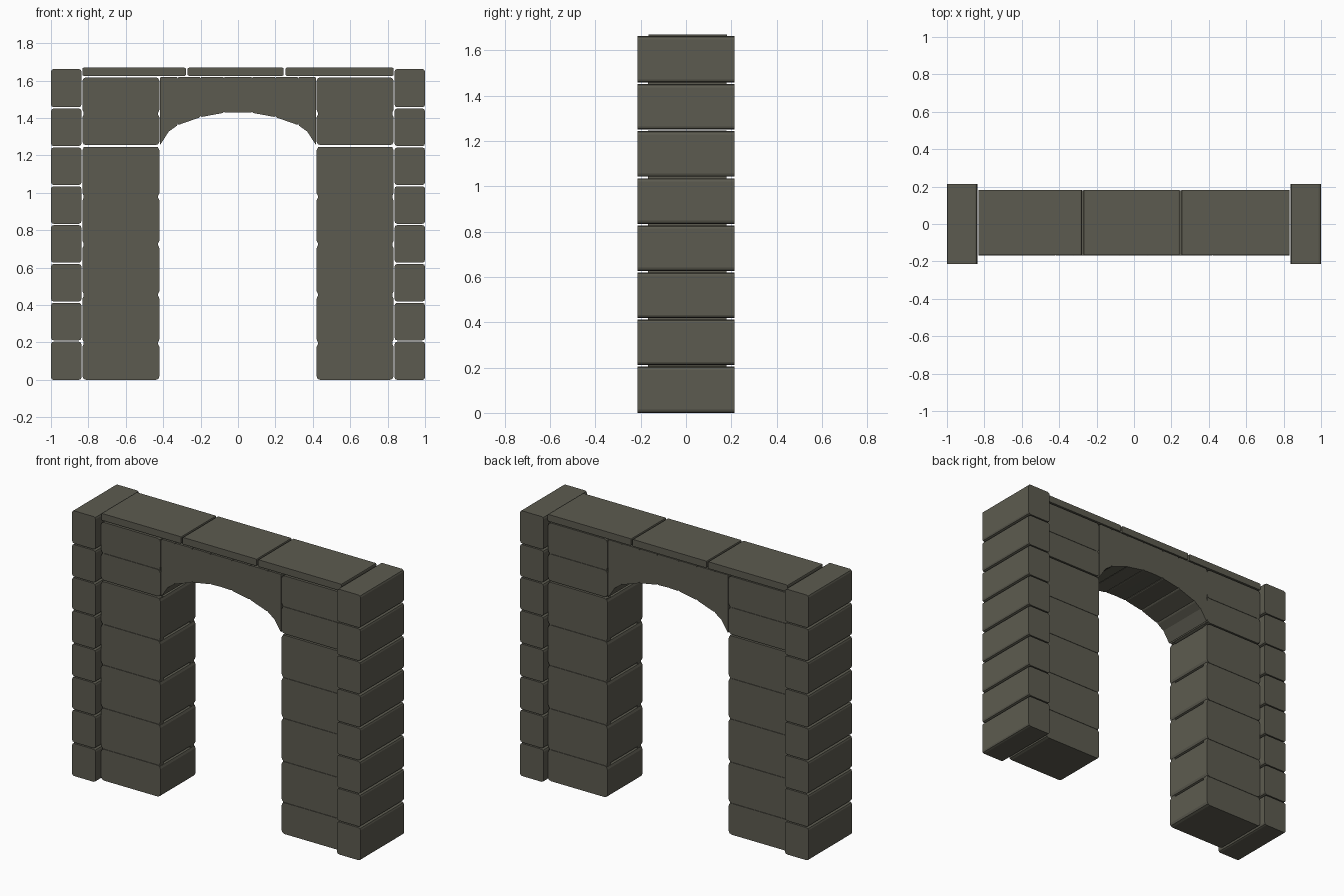
import bpy
import bmesh

if "Cube" in bpy.data.objects:
    bpy.data.objects.remove(bpy.data.objects["Cube"], do_unlink=True)

# One stone colour
COLOUR = (0.108, 0.105, 0.080, 1.0)
stone = bpy.data.materials.new("grey_green_stone")
stone.use_nodes = True
stone.diffuse_color = COLOUR
bsdf = stone.node_tree.nodes["Principled BSDF"]
bsdf.inputs["Base Color"].default_value = COLOUR
bsdf.inputs["Roughness"].default_value = 0.9


def extrude_profile(name, profile, y0, y1, radius):
    """Extrude an x-z outline along y and round its outer long edges."""
    bm = bmesh.new()
    face = bm.faces.new([bm.verts.new((x, y0, z)) for x, z in profile])
    ext = bmesh.ops.extrude_face_region(bm, geom=[face])
    for v in ext["geom"]:
        if isinstance(v, bmesh.types.BMVert):
            v.co.y = y1
    xs = [p[0] for p in profile]
    ends = (min(xs), max(xs))
    long_edges = [e for e in bm.edges
                  if abs(e.verts[0].co.y - e.verts[1].co.y) > 0.001
                  and min(abs(e.verts[0].co.x - x) for x in ends) < 0.0001]
    if radius:
        bmesh.ops.bevel(bm, geom=long_edges, offset=radius, segments=2,
                        profile=0.5, affect='EDGES', clamp_overlap=True)
    bmesh.ops.recalc_face_normals(bm, faces=bm.faces)
    mesh = bpy.data.meshes.new(name)
    bm.to_mesh(mesh)
    bm.free()
    mesh.materials.append(stone)
    obj = bpy.data.objects.new(name, mesh)
    bpy.context.collection.objects.link(obj)
    return obj


def block(name, x0, x1, z0, z1, y0, y1, radius):
    return extrude_profile(name, [(x0, z0), (x1, z0), (x1, z1), (x0, z1)], y0, y1, radius)


WALL = (-0.168, 0.178)
COLUMN = (-0.215, 0.215)
GAP = 0.007
course = 1.662 / 8
wall_rows = [0, 0.198, 0.455, 0.725, 0.98, 1.248, 1.425, 1.62]

for side, s in (("left", 1), ("right", -1)):
    # Outer quoin columns
    for i in range(8):
        z0 = i * course + (GAP / 2 if i else 0)
        z1 = (i + 1) * course - (GAP / 2 if i < 7 else 0)
        block(f"{side}_column_stone_{i + 1}", *sorted((s * 0.837, s)), z0, z1, *COLUMN, 0.014)

    # Pier blocks between column and opening
    for i, (z0, z1) in enumerate(zip(wall_rows, wall_rows[1:])):
        if i == 5:
            z0 += GAP
        block(f"{side}_pier_stone_{i + 1}", *sorted((s * 0.42, s * 0.832)),
              z0, z1 - 0.002, *WALL, 0.02)

    # Mortar fillers closing the joints at the front and back
    for label, y0, y1 in (("front", WALL[0] + 0.004, WALL[0] + 0.04),
                          ("back", WALL[1] - 0.04, WALL[1] - 0.004)):
        for j, (z0, z1) in enumerate(((0.01, 1.245), (1.258, 1.61))):
            block(f"{side}_{label}_mortar_{j + 1}", *sorted((s * 0.427, s * 0.826)),
                  z0, z1, y0, y1, 0)

# Arch stones follow a flattened curve
half = [(0.075, 1.428), (0.2, 1.405), (0.322, 1.362), (0.37, 1.328), (0.417, 1.255)]
soffit = [(-x, z) for x, z in reversed(half)] + [(0, 1.431)] + half
joints = [-0.417, -0.322, -0.2, -0.075, 0.075, 0.2, 0.322, 0.417]
for i, (x0, x1) in enumerate(zip(joints, joints[1:])):
    lower = [p for p in soffit if x0 - 0.001 < p[0] < x1 + 0.001]
    extrude_profile(f"arch_stone_{i + 1}", lower + [(x1, 1.62), (x0, 1.62)], *WALL, 0.008)

# Coping slabs along the top
for i, (x0, x1) in enumerate(((-0.832, -0.279), (-0.269, 0.244), (0.254, 0.832))):
    block(f"coping_slab_{i + 1}", x0, x1, 1.626, 1.669, -0.165, 0.181, 0.006)
